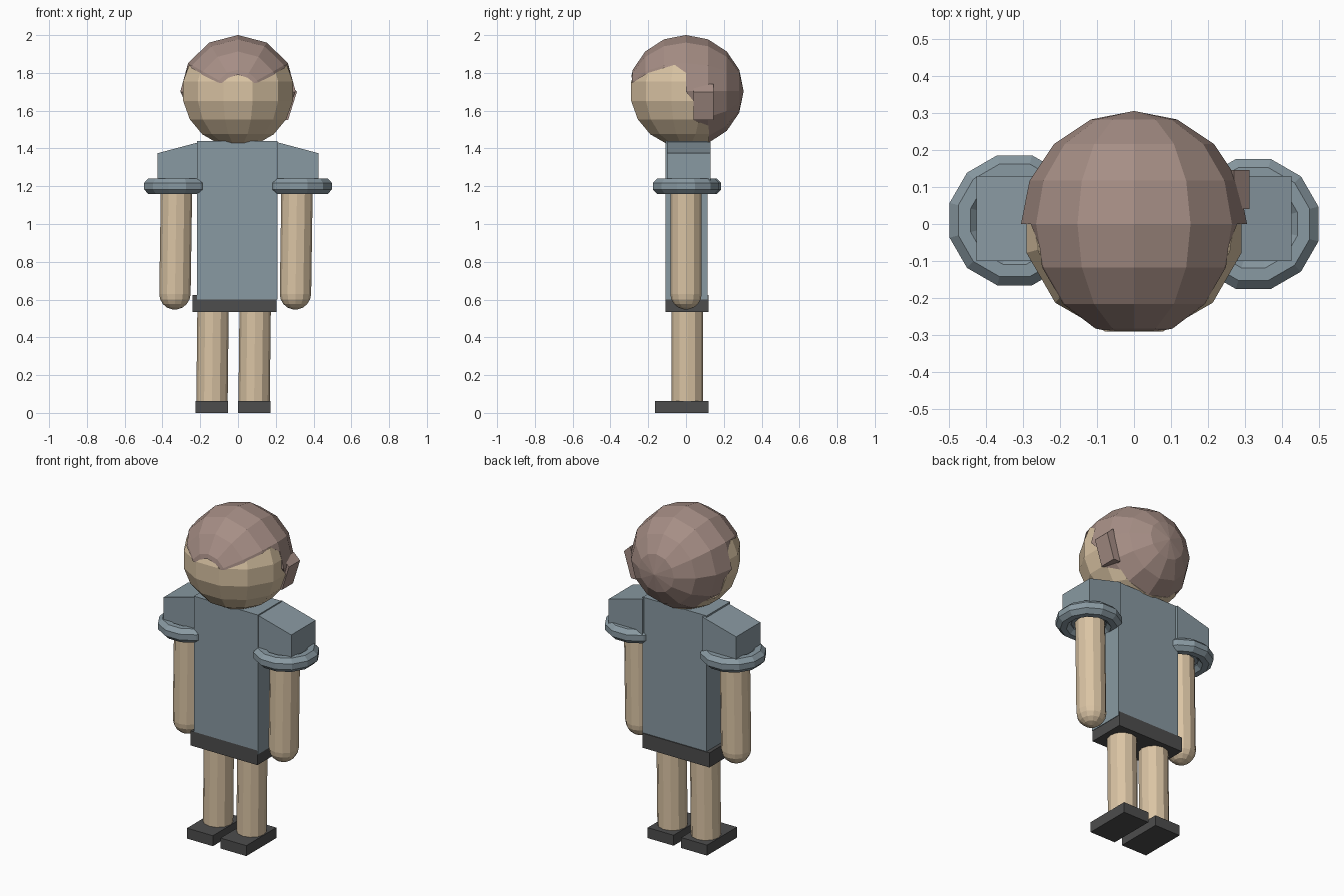
import bpy, bmesh, math
from mathutils import Matrix, Vector

if "Cube" in bpy.data.objects:
    bpy.data.objects.remove(bpy.data.objects["Cube"])


def material(name, rgb):
    m = bpy.data.materials.new(name)
    m.diffuse_color = (*rgb, 1)
    m.use_nodes = True
    m.node_tree.nodes["Principled BSDF"].inputs["Base Color"].default_value = m.diffuse_color
    return m


SKIN = material("warm_skin", (0.70, 0.55, 0.37))
SHIRT = material("blue_grey_cloth", (0.25, 0.32, 0.36))
HAIR = material("dusty_brown_hair", (0.38, 0.27, 0.235))
DARK = material("charcoal", (0.075, 0.075, 0.075))


def finish(bm, name, mat):
    bmesh.ops.recalc_face_normals(bm, faces=bm.faces[:])
    me = bpy.data.meshes.new(name)
    bm.to_mesh(me)
    bm.free()
    if mat:
        me.materials.append(mat)
    ob = bpy.data.objects.new(name, me)
    bpy.context.collection.objects.link(ob)
    return ob


def box(name, x, y, z, mat):
    bm = bmesh.new()
    size = Matrix.Diagonal((x[1] - x[0], y[1] - y[0], z[1] - z[0], 1))
    mid = Vector((sum(x) / 2, sum(y) / 2, sum(z) / 2))
    bmesh.ops.create_cube(bm, size=1, matrix=Matrix.Translation(mid) @ size)
    return finish(bm, name, mat)


def prism(name, pts, lo, hi, axis, mat=None):
    """Extrude a 2D profile along x (points are y,z) or y (points are x,z)."""
    bm = bmesh.new()
    put = (lambda p: (lo, *p)) if axis == "x" else (lambda p: (p[0], lo, p[1]))
    face = bm.faces.new([bm.verts.new(put(p)) for p in pts])
    r = bmesh.ops.extrude_face_region(bm, geom=[face])
    d = Vector((hi - lo, 0, 0)) if axis == "x" else Vector((0, hi - lo, 0))
    bmesh.ops.translate(bm, vec=d, verts=[g for g in r["geom"] if isinstance(g, bmesh.types.BMVert)])
    return finish(bm, name, mat)


def lathe(name, profile, sides, bottom, top, mat):
    """Turned solid: profile is (radius, z); the axis leans from bottom to top."""
    bm = bmesh.new()
    z0, z1 = profile[0][1], profile[-1][1]
    rings = []
    for r, z in profile:
        t = (z - z0) / (z1 - z0)
        cx, cy = (bottom[i] + (top[i] - bottom[i]) * t for i in (0, 1))
        rings.append([bm.verts.new((cx + r * math.cos(2 * math.pi * k / sides),
                                    cy + r * math.sin(2 * math.pi * k / sides), z))
                      for k in range(sides)])
    for a, b in zip(rings, rings[1:]):
        for k in range(sides):
            n = (k + 1) % sides
            bm.faces.new((a[k], a[n], b[n], b[k]))
    bm.faces.new(rings[0])
    bm.faces.new(rings[-1])
    return finish(bm, name, mat)


def torus(name, centre, R, r, major, minor, mat):
    bm = bmesh.new()
    grid = []
    for i in range(major):
        a = 2 * math.pi * (i + 0.5) / major
        row = []
        for j in range(minor):
            b = 2 * math.pi * (j + 0.5) / minor
            d = R + r * math.cos(b)
            row.append(bm.verts.new((centre[0] + d * math.cos(a), centre[1] + d * math.sin(a),
                                     centre[2] + r * math.sin(b))))
        grid.append(row)
    for i in range(major):
        for j in range(minor):
            p, q = grid[i], grid[(i + 1) % major]
            n = (j + 1) % minor
            bm.faces.new((p[j], q[j], q[n], p[n]))
    return finish(bm, name, mat)


def ball(name, segs, rings, rot, mat):
    bm = bmesh.new()
    m = Matrix.Translation((0, 0, 1.703)) @ Matrix.Diagonal((1, 1, 0.975, 1)) @ rot
    bmesh.ops.create_uvsphere(bm, u_segments=segs, v_segments=rings, radius=0.305, matrix=m)
    return finish(bm, name, mat)


def boolean(ob, cutter, op):
    mod = ob.modifiers.new("cut", "BOOLEAN")
    mod.object, mod.operation, mod.solver = cutter, op, "EXACT"
    bpy.context.view_layer.objects.active = ob
    bpy.ops.object.modifier_apply(modifier=mod.name)


# Face region: side hairline joined with the small arch in the fringe
face_cut = prism("face_cutter", [(-0.5, 1.745), (-0.287, 1.745), (-0.2, 1.80), (-0.06, 1.843),
                                 (0.0, 1.80), (0.0, 1.70), (0.04, 1.65), (0.04, 1.55),
                                 (0.12, 1.52), (0.125, 1.3), (-0.5, 1.3)], -0.5, 0.5, "x")
arch = prism("fringe_cutter", [(-0.1, 1.735), (-0.05, 1.775), (0, 1.79), (0.05, 1.775),
                               (0.1, 1.735), (0.1, 1.6), (-0.1, 1.6)], -0.45, -0.15, "y")
boolean(face_cut, arch, "UNION")

# Head (upright poles) and hair (poles front to back) share the hairline
head = ball("head", 12, 9, Matrix.Rotation(math.radians(15), 4, "Z"), SKIN)
hair = ball("hair", 12, 8, Matrix.Rotation(math.radians(90), 4, "X"), HAIR)
boolean(head, face_cut, "INTERSECT")
boolean(hair, face_cut, "DIFFERENCE")
for cutter in (face_cut, arch):
    bpy.data.objects.remove(cutter)

# Loose lock at the right temple
prism("side_lock", [(0.27, 1.74), (0.312, 1.70), (0.265, 1.55), (0.22, 1.55)], 0.04, 0.145, "y", HAIR)

# Torso and dark hem
box("torso", (-0.218, 0.208), (-0.108, 0.115), (0.6, 1.44), SHIRT)
box("hem", (-0.24, 0.205), (-0.108, 0.12), (0.535, 0.623), DARK)

for side, s in (("left", -1), ("right", 1)):
    # Sloping shoulder, rolled cuff and arm
    prism(side + "_shoulder", [(s * 0.20, 1.19), (s * 0.425, 1.19), (s * 0.425, 1.375), (s * 0.20, 1.435)],
          -0.10, 0.13, "y", SHIRT)
    torus(side + "_cuff", (s * 0.322, 0.01 if s < 0 else 0, 1.2), 0.14, 0.045, 12, 8, SHIRT)
    ax = -0.335 if s < 0 else 0.303
    tip = [(0.083 * math.sin(a), 0.63 - 0.083 * math.cos(a))
           for a in (math.radians(d) for d in (8, 30, 50, 70, 90))]
    lathe(side + "_arm", tip + [(0.083, 1.23)], 12, (ax, 0), (ax + 0.01, 0), SKIN)

    # Leg and flat shoe
    lx = -0.138 if s < 0 else 0.085
    lathe(side + "_leg", [(0.083, 0.04), (0.083, 0.57)], 12, (lx, 0.007), (lx + 0.006, 0.007), SKIN)
    box(side + "_shoe", (lx - 0.086, lx + 0.086), (-0.165, 0.12), (0.0, 0.063), DARK)
